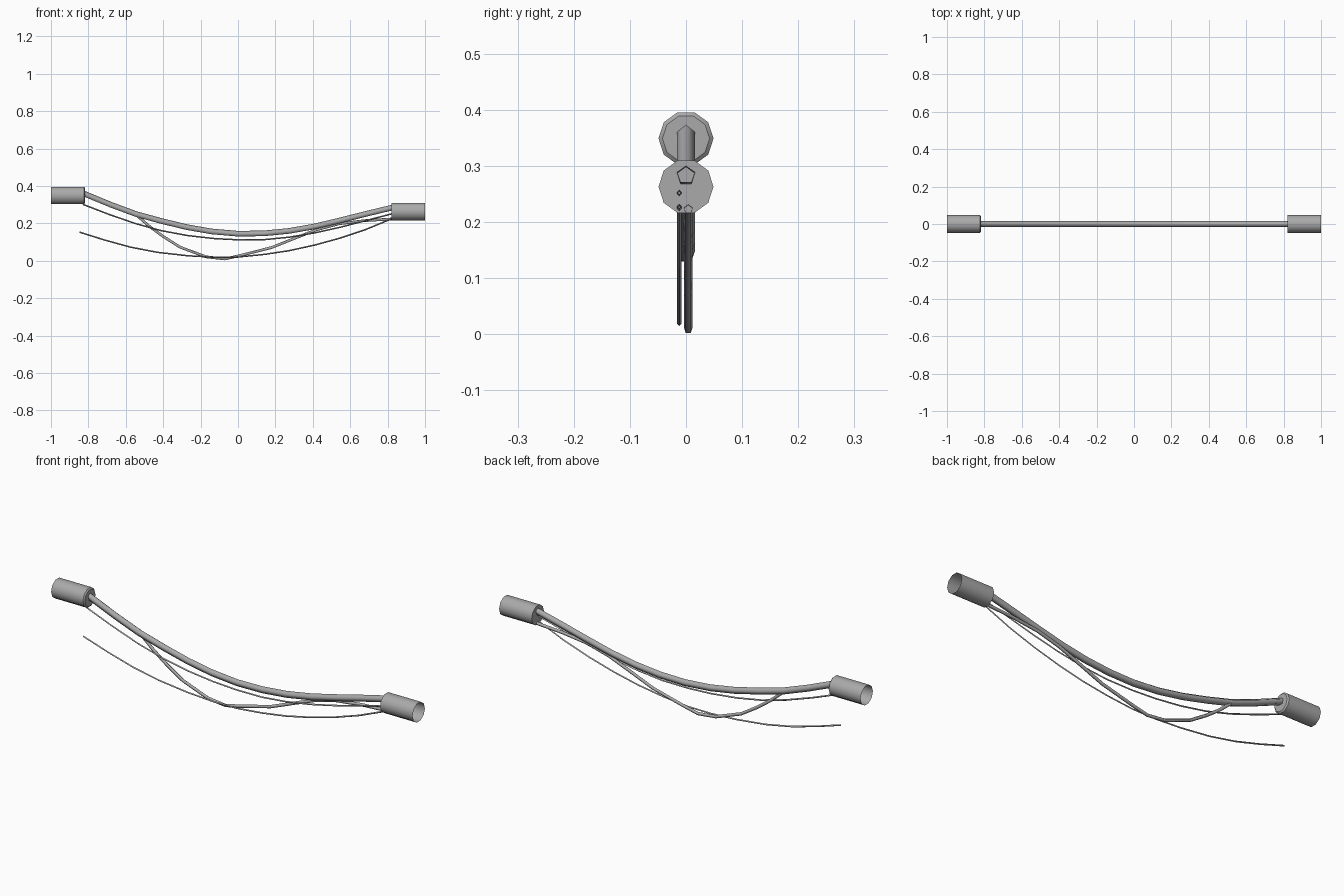
import bpy, math
from mathutils import Vector

if "Cube" in bpy.data.objects:
    bpy.data.objects.remove(bpy.data.objects["Cube"])

grey = bpy.data.materials.new("dark_grey")
grey.diffuse_color = (0.4, 0.4, 0.4, 1)
grey.use_nodes = True
grey.node_tree.nodes["Principled BSDF"].inputs["Base Color"].default_value = grey.diffuse_color


def make_object(name, verts, faces, angle=40):
    mesh = bpy.data.meshes.new(name)
    mesh.from_pydata(verts, [], faces)
    mesh.materials.append(grey)
    mesh.update()
    ob = bpy.data.objects.new(name, mesh)
    bpy.context.collection.objects.link(ob)
    bpy.ops.object.select_all(action='DESELECT')
    ob.select_set(True)
    bpy.context.view_layer.objects.active = ob
    bpy.ops.object.shade_smooth_by_angle(angle=math.radians(angle))
    return ob


def bridge(rings, sides):
    return [(i * sides + j, i * sides + (j + 1) % sides,
             (i + 1) * sides + (j + 1) % sides, (i + 1) * sides + j)
            for i in range(rings - 1) for j in range(sides)]


def connector(name, z, profile, flip):
    # Decagonal shell, open at the outer end and capped on the cable side
    n = 10
    verts = [(x * flip, r * math.cos(2 * math.pi * j / n),
              z + r * math.sin(2 * math.pi * j / n))
             for x, r in profile for j in range(n)]
    faces = bridge(len(profile), n)
    last = (len(profile) - 1) * n
    faces.append(tuple(range(last, last + n)))
    if flip < 0:
        faces = [f[::-1] for f in faces]
    # profile runs inwards from the outer end, so turn the normals out
    faces = [f[::-1] for f in faces]
    return make_object(name, verts, faces)


def cable(name, points, y, radius, sides):
    # Tube swept along a sagging path in the xz plane
    path = [Vector((x, y, z)) for x, z in points]
    verts = []
    for i, p in enumerate(path):
        t = (path[min(i + 1, len(path) - 1)] - path[max(i - 1, 0)]).normalized()
        up = Vector((-t.z, 0, t.x))
        for j in range(sides):
            a = 2 * math.pi * j / sides
            verts.append(p + up * radius * math.cos(a)
                         + Vector((0, 1, 0)) * radius * math.sin(a))
    # j turns from up towards +y, i.e. clockwise about the tangent
    faces = bridge(len(path), sides)
    return make_object(name, verts, faces, 80)


# End connectors
connector("left_connector", 0.349,
          [(1.0, 0.049), (0.824, 0.049), (0.818, 0.042)], -1)
connector("right_connector", 0.263, [(1.0, 0.049), (0.82, 0.049)], 1)

# Main cable
cable("main_cable",
      [(-0.83, 0.360), (-0.68, 0.298), (-0.545, 0.248), (-0.41, 0.211),
       (-0.273, 0.178), (-0.14, 0.155), (0.0, 0.143), (0.14, 0.145),
       (0.273, 0.158), (0.41, 0.182), (0.545, 0.214), (0.68, 0.248),
       (0.83, 0.284)], 0, 0.0165, 5)

# Thin wires hanging beneath it
cable("upper_wire",
      [(-0.83, 0.302), (-0.69, 0.248), (-0.545, 0.198), (-0.41, 0.161),
       (-0.27, 0.135), (-0.13, 0.119), (0.0, 0.112), (0.14, 0.113),
       (0.273, 0.126), (0.41, 0.149), (0.545, 0.179), (0.68, 0.214),
       (0.83, 0.253)], -0.012, 0.004, 4)
cable("lower_wire",
      [(-0.847, 0.153), (-0.71, 0.110), (-0.575, 0.073), (-0.43, 0.045),
       (-0.27, 0.027), (-0.13, 0.019), (0.0, 0.020), (0.14, 0.034),
       (0.273, 0.054), (0.41, 0.084), (0.545, 0.121), (0.68, 0.166),
       (0.83, 0.228)], -0.012, 0.004, 4)

# Loose branch wire that splits from the main cable
cable("branch_wire",
      [(-0.56, 0.258), (-0.47, 0.180), (-0.40, 0.129), (-0.31, 0.072),
       (-0.17, 0.020), (-0.07, 0.009), (0.01, 0.027), (0.18, 0.070),
       (0.31, 0.122), (0.42, 0.165), (0.54, 0.197), (0.68, 0.214),
       (0.83, 0.223)], 0.004, 0.008, 5)
